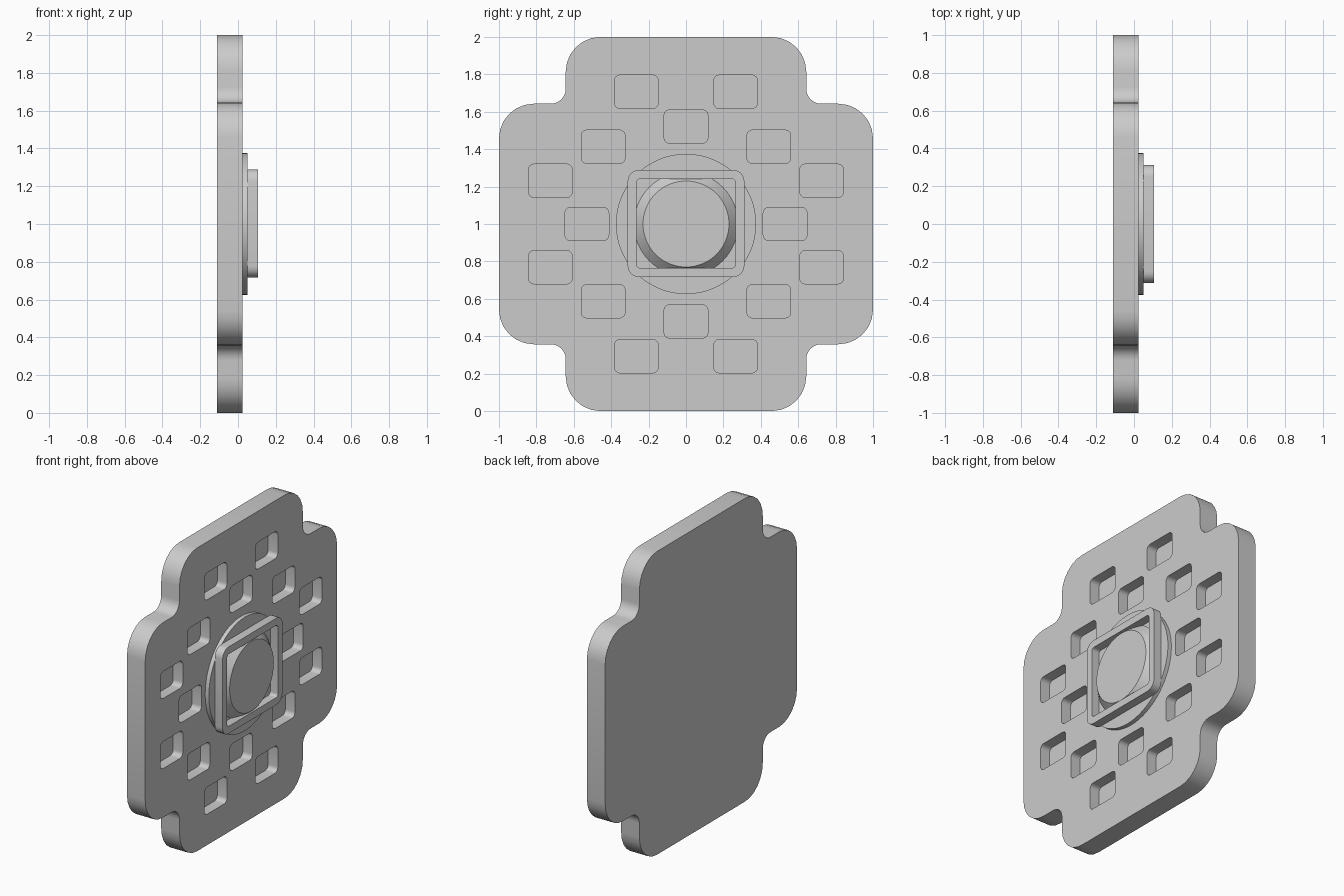
import bpy, bmesh, math
from mathutils import Vector

if "Cube" in bpy.data.objects:
    bpy.data.objects.remove(bpy.data.objects["Cube"], do_unlink=True)

grey = bpy.data.materials.new("light grey")
grey.use_nodes = True
grey.diffuse_color = (0.6, 0.6, 0.6, 1)
grey.node_tree.nodes["Principled BSDF"].inputs["Base Color"].default_value = (0.6, 0.6, 0.6, 1)

MID = 1.0     # height of the centre
FACE = 0.023  # front face of the plate
STEP = 0.05   # face of the round boss


def fillet(corners, segs=6):
    """Round each (y, z, radius) right-angle corner with an arc."""
    pts = []
    for i, (y, z, r) in enumerate(corners):
        p = Vector((y, z))
        u = (Vector(corners[i - 1][:2]) - p).normalized() * r
        v = (Vector(corners[(i + 1) % len(corners)][:2]) - p).normalized() * r
        for k in range(segs + 1):
            t = math.pi / 2 * k / segs
            pts.append(p + u + v - v * math.cos(t) - u * math.sin(t))
    return pts


def rounded_box(cy, cz, hy, hz, r):
    signs = ((1, 1), (-1, 1), (-1, -1), (1, -1))
    return fillet([(cy + a * hy, cz + b * hz, r) for a, b in signs])


def circle(r, n=64):
    return [Vector((r * math.cos(math.tau * k / n), MID + r * math.sin(math.tau * k / n)))
            for k in range(n)]


def ring(bm, pts, x):
    return [bm.verts.new((x, p.x, p.y)) for p in pts]


def bridge(bm, a, b):
    for i in range(len(a)):
        bm.faces.new((a[i - 1], a[i], b[i], b[i - 1]))


def add_prism(bm, pts0, x0, pts1, x1):
    a, b = ring(bm, pts0, x0), ring(bm, pts1, x1)
    bridge(bm, a, b)
    bm.faces.new(a)
    bm.faces.new(b)


def finish(name, bm):
    bmesh.ops.recalc_face_normals(bm, faces=bm.faces)
    me = bpy.data.meshes.new(name)
    bm.to_mesh(me)
    bm.free()
    me.materials.append(grey)
    ob = bpy.data.objects.new(name, me)
    bpy.context.collection.objects.link(ob)
    return ob


def smooth(ob):
    bpy.ops.object.select_all(action='DESELECT')
    ob.select_set(True)
    bpy.context.view_layer.objects.active = ob
    bpy.ops.object.shade_smooth_by_angle(angle=math.radians(30))


# Cross-shaped plate: one quadrant's corners, mirrored around the centre
quadrant = [(1, 0.643, 0.185), (0.643, 0.643, 0.08), (0.643, 1, 0.185)]
corners = []
for sy, sz in ((1, 1), (-1, 1), (-1, -1), (1, -1)):
    part = quadrant if sy * sz > 0 else quadrant[::-1]
    corners += [(sy * y, MID + sz * z, r) for y, z, r in part]
outline = fillet(corners)
bm = bmesh.new()
add_prism(bm, outline, -0.11, outline, FACE)
plate = finish("plate", bm)

# Shallow rounded pockets cut in the face
spots = {(sy * y, MID + sz * z)
         for y, z in ((0.265, 0.707), (0, 0.521), (0.443, 0.413), (0.725, 0.231), (0.53, 0))
         for sy in (1, -1) for sz in (1, -1)}
bm = bmesh.new()
for y, z in sorted(spots):
    hole = rounded_box(y, z, 0.117, 0.089, 0.03)
    add_prism(bm, hole, FACE - 0.07, hole, FACE + 0.1)
cutter = finish("pocket_cutter", bm)
cutter.hide_render = True
mod = plate.modifiers.new("pockets", 'BOOLEAN')
mod.operation = 'DIFFERENCE'
mod.solver = 'EXACT'
mod.object = cutter
bpy.context.view_layer.objects.active = plate
bpy.ops.object.modifier_apply(modifier=mod.name)
bpy.data.objects.remove(cutter, do_unlink=True)
smooth(plate)

# Round boss on the plate
bm = bmesh.new()
add_prism(bm, circle(0.375), FACE - 0.01, circle(0.375), STEP)
smooth(finish("round_boss", bm))

# Square frame with rounded corners
outer = rounded_box(0, MID + 0.003, 0.312, 0.286, 0.06)
inner = rounded_box(0, MID + 0.003, 0.265, 0.238, 0.02)
bm = bmesh.new()
loops = [ring(bm, p, x) for p, x in
         ((outer, STEP), (outer, 0.106), (inner, 0.106), (inner, STEP))]
for i in range(4):
    bridge(bm, loops[i - 1], loops[i])
smooth(finish("square_frame", bm))

# Tapered button inside the frame
bm = bmesh.new()
add_prism(bm, circle(0.28), STEP - 0.002, circle(0.23), 0.1)
smooth(finish("tapered_button", bm))
